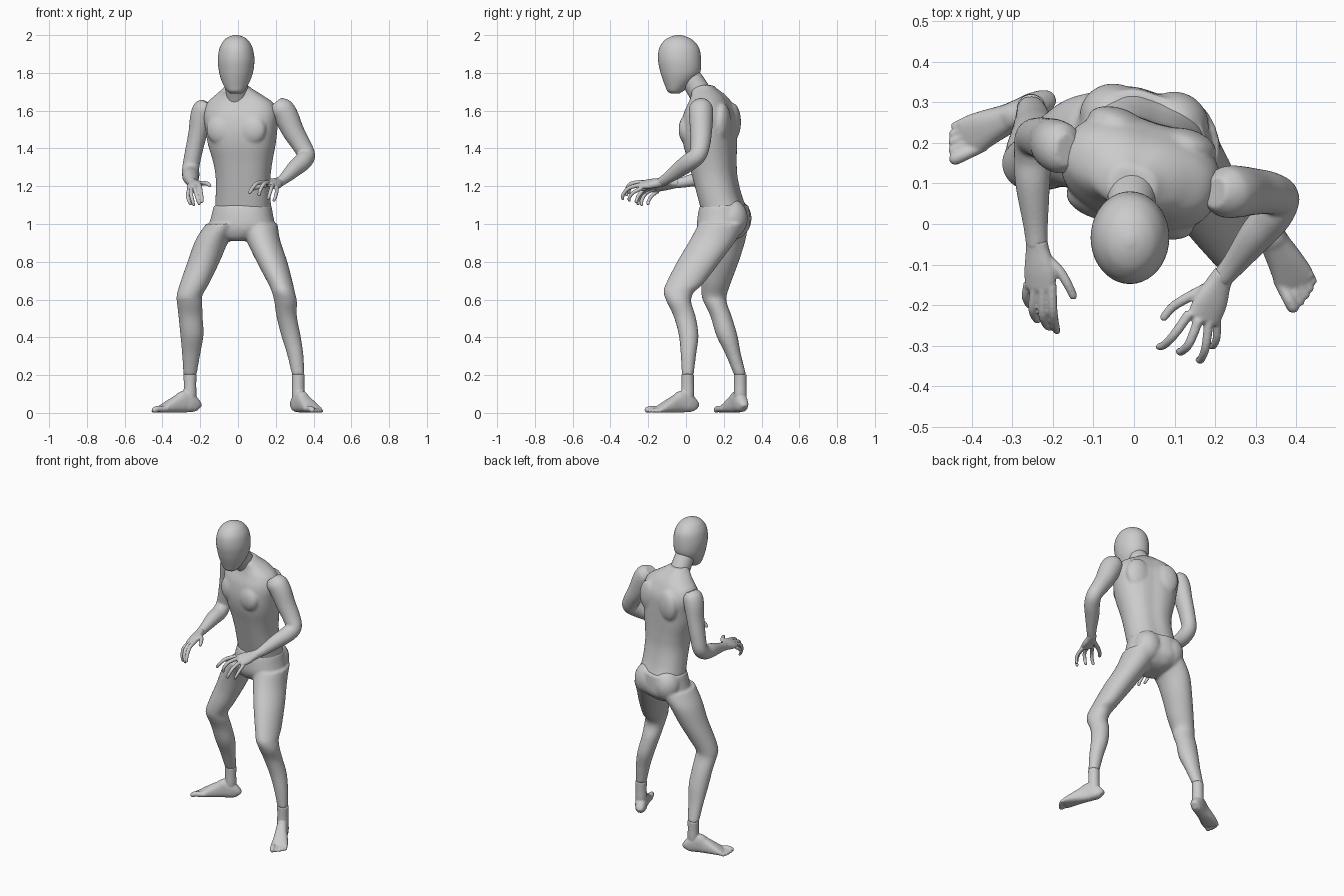
import bpy, bmesh
from math import sin, cos, pi, radians, exp
from mathutils import Vector, Matrix


def spline(rows, sub=5):
    """Catmull-Rom through rows of numbers."""
    out, n = [], len(rows)
    for i in range(n - 1):
        a, b, c, d = rows[max(i - 1, 0)], rows[i], rows[i + 1], rows[min(i + 2, n - 1)]
        for k in range(sub):
            t = k / sub
            out.append([.5 * (2*q + (r - p)*t + (2*p - 5*q + 4*r - s)*t*t + (3*q - p - 3*r + s)*t**3)
                        for p, q, r, s in zip(a, b, c, d)])
    return out + [list(rows[-1])]


def loft(bm, rings):
    vs = [[bm.verts.new(p) for p in r] for r in rings]
    n = len(vs[0])
    for a, b in zip(vs, vs[1:]):
        for i in range(n):
            bm.faces.new((a[i], a[(i + 1) % n], b[(i + 1) % n], b[i]))
    bm.faces.new(vs[0][::-1])
    bm.faces.new(vs[-1])


def power(v, e):
    return (abs(v) ** e) * (1 if v >= 0 else -1)


def stack(bm, rows, yaw=0, n=2.0, back=0, front=0, sides=40):
    """Horizontal rings: z, centre x, centre y, half width, half depth."""
    rot = Matrix.Rotation(radians(yaw), 3, 'Z')
    rings = []
    for z, cx, cy, hx, hy in spline(rows):
        ring = []
        for i in range(sides):
            a = 2 * pi * i / sides
            c, s = cos(a), sin(a)
            g = 1 - (back if s > 0 else front) * exp(-(c / .2) ** 2)
            ring.append(Vector((cx, cy, z)) + rot @ Vector((hx*power(c, 2/n), hy*power(s, 2/n)*g, 0)))
        rings.append(ring)
    loft(bm, rings)


def tube(bm, rows, side=(1, 0, 0), sides=24, n=2.0):
    """Rings square to a path: x, y, z, radius along side, other radius; rounded end."""
    pts = spline(rows)
    rings, side = [], Vector(side)

    def ring(c, t, ra, rb):
        u = (side - side.dot(t) * t).normalized()
        v = t.cross(u)
        rings.append([c + u*ra*power(cos(2*pi*i/sides), 2/n) + v*rb*power(sin(2*pi*i/sides), 2/n)
                      for i in range(sides)])
    for i, p in enumerate(pts):
        t = (Vector(pts[min(i + 1, len(pts) - 1)][:3]) - Vector(pts[max(i - 1, 0)][:3])).normalized()
        ring(Vector(p[:3]), t, p[3], p[4])
    c, ra, rb = Vector(pts[-1][:3]), pts[-1][3], pts[-1][4]
    for f, k in ((.5, .85), (.85, .5), (.97, .2)):
        ring(c + t * min(ra, rb) * f, t, ra * k, rb * k)
    loft(bm, rings)


def ball(bm, loc, size, yaw=0):
    m = Matrix.Translation(loc) @ Matrix.Rotation(radians(yaw), 4, 'Z') @ Matrix.Diagonal((*size, 1))
    bmesh.ops.create_uvsphere(bm, u_segments=24, v_segments=16, radius=1, matrix=m)


def finish(name, bm, voxel=0, smooth=0):
    bmesh.ops.recalc_face_normals(bm, faces=bm.faces)
    me = bpy.data.meshes.new(name)
    bm.to_mesh(me)
    bm.free()
    me.polygons.foreach_set("use_smooth", [True] * len(me.polygons))
    ob = bpy.data.objects.new(name, me)
    bpy.context.collection.objects.link(ob)
    if voxel:
        m = ob.modifiers.new("fuse", 'REMESH')
        m.mode, m.voxel_size, m.use_smooth_shade = 'VOXEL', voxel, True
        m = ob.modifiers.new("soften", 'SMOOTH')
        m.factor, m.iterations = .5, smooth


# head and neck
bm = bmesh.new()
stack(bm, [(1.692, -.012, -.058, .03, .025), (1.705, -.012, -.056, .046, .044), (1.73, -.012, -.048, .062, .062),
           (1.77, -.011, -.035, .08, .09), (1.81, -.01, -.03, .091, .107), (1.87, -.01, -.034, .097, .114),
           (1.93, -.01, -.036, .088, .106), (1.97, -.01, -.038, .066, .078), (1.99, -.01, -.039, .04, .046),
           (2.0, -.01, -.04, .01, .012)])
finish("head", bm)
bm = bmesh.new()
tube(bm, [(-.003, .1, 1.65, .064, .062), (-.006, .065, 1.71, .06, .06), (-.01, .02, 1.78, .058, .058)])
finish("neck", bm)

# torso: ribcage, chest muscles, shoulder blades
YAW = -17
right = Vector((cos(radians(YAW)), sin(radians(YAW)), 0))
fwd = Vector((right.y, -right.x, 0))
bm = bmesh.new()
stack(bm, [(1.07, .027, .205, .15, .118), (1.15, .027, .178, .146, .112), (1.25, .027, .153, .146, .114),
           (1.33, .025, .14, .158, .122), (1.42, .02, .128, .18, .134), (1.5, .018, .124, .192, .138),
           (1.58, .016, .128, .2, .13), (1.64, .012, .128, .18, .104), (1.68, .005, .12, .13, .085),
           (1.715, -.003, .098, .08, .066), (1.735, -.005, .095, .058, .048)],
      YAW, 2.3, back=.06, front=.03)
for s in (-1, 1):
    ball(bm, Vector((.017, .122, 1.5)) + fwd * .092 + right * s * .082, (.082, .045, .082), YAW)
    ball(bm, Vector((.017, .13, 1.54)) - fwd * .095 + right * s * .09, (.075, .04, .1), YAW)
finish("torso", bm, .008, 6)

# hips and legs
bm = bmesh.new()
stack(bm, [(1.1, .025, .203, .152, .124), (1.05, .023, .2, .163, .132), (.98, .02, .198, .172, .132),
           (.93, .01, .19, .11, .1), (.91, .005, .18, .05, .06)], YAW, 2.2, back=.05)
for x, y in ((-.05, .265), (.1, .245)):
    ball(bm, (x, y, 1.03), (.085, .082, .1), YAW)
stack(bm, [(1.0, .11, .19, .1, .125), (.915, .133, .143, .09, .122), (.8, .18, .067, .081, .114),
           (.68, .227, -.01, .065, .098), (.64, .24, -.038, .061, .081), (.59, .252, -.038, .06, .065),
           (.51, .258, -.007, .054, .058), (.41, .28, .014, .051, .052), (.31, .303, .013, .043, .041),
           (.2, .319, .009, .033, .031)])
stack(bm, [(1.0, -.07, .2, .1, .13), (.915, -.135, .2, .09, .115), (.8, -.182, .185, .085, .094),
           (.69, -.228, .16, .078, .078), (.62, -.257, .149, .068, .066), (.58, -.256, .157, .067, .06),
           (.51, -.251, .186, .064, .056), (.41, -.244, .216, .061, .056), (.31, -.248, .25, .048, .041),
           (.2, -.254, .287, .035, .032)])
finish("hips_and_legs", bm, .008, 6)


# feet: ankle, sole and toes laid out along the heel-to-toe direction
def foot(name, ankle, direction, flip):
    bm = bmesh.new()
    a, d = Vector((*ankle, 0)), Vector((*direction, 0)).normalized()
    side = Vector((-d.y, d.x, 0)) * flip
    heel = a - d * .045
    rows = []
    for t, off, w, top in ((-.004, 0, .015, .045), (.008, 0, .028, .068), (.04, 0, .035, .1), (.075, 0, .035, .118),
                           (.11, 0, .037, .098), (.16, .002, .044, .07), (.2, .002, .049, .046), (.222, .002, .047, .032)):
        rows.append((*(heel + d * t + side * off + Vector((0, 0, top / 2))), w, top / 2))
    tube(bm, rows, side, n=2.5)
    stack(bm, [(.205, *ankle, .035, .033), (.15, *ankle, .033, .033), (.1, *ankle, .034, .034), (.05, *ankle, .03, .03)])
    for off, end, r in ((-.033, .268, .016), (-.011, .265, .011), (.008, .257, .0105), (.025, .247, .0105), (.04, .234, .0105)):
        rows = [(*(heel + d * t + side * off + Vector((0, 0, z))), r, r)
                for t, z in ((.19, .024), (.22, .021), (end - .02, r + .006), (end, r))]
        tube(bm, rows, side, 14)
    finish(name, bm, .0045, 4)


foot("left_foot", (.319, .009), (.46, -.89), 1)
foot("right_foot", (-.254, .287), (-.9, -.43), -1)

# arms
bm = bmesh.new()
tube(bm, [(.2, .078, 1.645, .035, .04), (.222, .078, 1.618, .06, .062), (.25, .08, 1.58, .066, .064),
          (.293, .08, 1.49, .058, .058), (.335, .076, 1.42, .05, .053), (.362, .062, 1.365, .046, .047),
          (.342, .02, 1.33, .047, .048), (.3, -.03, 1.293, .043, .043), (.25, -.095, 1.245, .031, .031),
          (.22, -.13, 1.222, .027, .025)], (.6, -.5, .6))
finish("left_arm", bm, .006, 4)
bm = bmesh.new()
tube(bm, [(-.165, .183, 1.645, .03, .04), (-.178, .186, 1.618, .055, .062), (-.195, .195, 1.57, .058, .064),
          (-.213, .205, 1.48, .05, .057), (-.235, .213, 1.38, .046, .05), (-.25, .21, 1.3, .045, .045),
          (-.25, .165, 1.262, .046, .045), (-.25, .1, 1.248, .043, .042), (-.243, 0, 1.224, .031, .03),
          (-.24, -.05, 1.214, .027, .025)])
finish("right_arm", bm, .006, 4)


# hands: palm rows, then four fingers and a thumb
def hand(name, palm, side, fingers):
    bm = bmesh.new()
    tube(bm, palm, side, n=2.3)
    for k, f in enumerate(fingers):
        r = (.014, .0125, .0125, .012, .011)[k]
        tube(bm, [(*p, r * (1 - .09 * i), r * (1 - .09 * i)) for i, p in enumerate(f)], side, 14)
    finish(name, bm, .004, 3)


hand("left_hand",
     [(.224, -.122, 1.225, .027, .024), (.21, -.145, 1.219, .031, .022), (.19, -.19, 1.213, .043, .021),
      (.172, -.232, 1.209, .044, .016)], (1, -.25, -.4),
     [[(.185, -.155, 1.213), (.13, -.183, 1.203), (.095, -.205, 1.192), (.074, -.23, 1.185)],
      [(.137, -.22, 1.223), (.1, -.272, 1.215), (.075, -.298, 1.188), (.062, -.303, 1.167)],
      [(.16, -.235, 1.222), (.137, -.293, 1.212), (.118, -.314, 1.18), (.112, -.314, 1.155)],
      [(.185, -.24, 1.208), (.177, -.303, 1.19), (.166, -.333, 1.155), (.16, -.335, 1.135)],
      [(.205, -.235, 1.19), (.204, -.28, 1.166), (.196, -.3, 1.138), (.19, -.3, 1.124)]])
hand("right_hand",
     [(-.24, -.042, 1.216, .027, .024), (-.238, -.065, 1.212, .03, .022), (-.232, -.115, 1.203, .041, .021),
      (-.231, -.155, 1.194, .04, .016)], (1, 0, .45),
     [[(-.222, -.08, 1.212), (-.185, -.115, 1.216), (-.164, -.148, 1.214), (-.15, -.177, 1.205)],
      [(-.203, -.152, 1.207), (-.2, -.213, 1.19), (-.194, -.25, 1.152), (-.19, -.264, 1.12)],
      [(-.224, -.16, 1.2), (-.225, -.222, 1.176), (-.215, -.25, 1.136), (-.206, -.254, 1.108)],
      [(-.245, -.157, 1.19), (-.25, -.21, 1.165), (-.241, -.234, 1.126), (-.235, -.235, 1.103)],
      [(-.262, -.147, 1.175), (-.267, -.18, 1.15), (-.258, -.2, 1.118), (-.25, -.2, 1.106)]])
